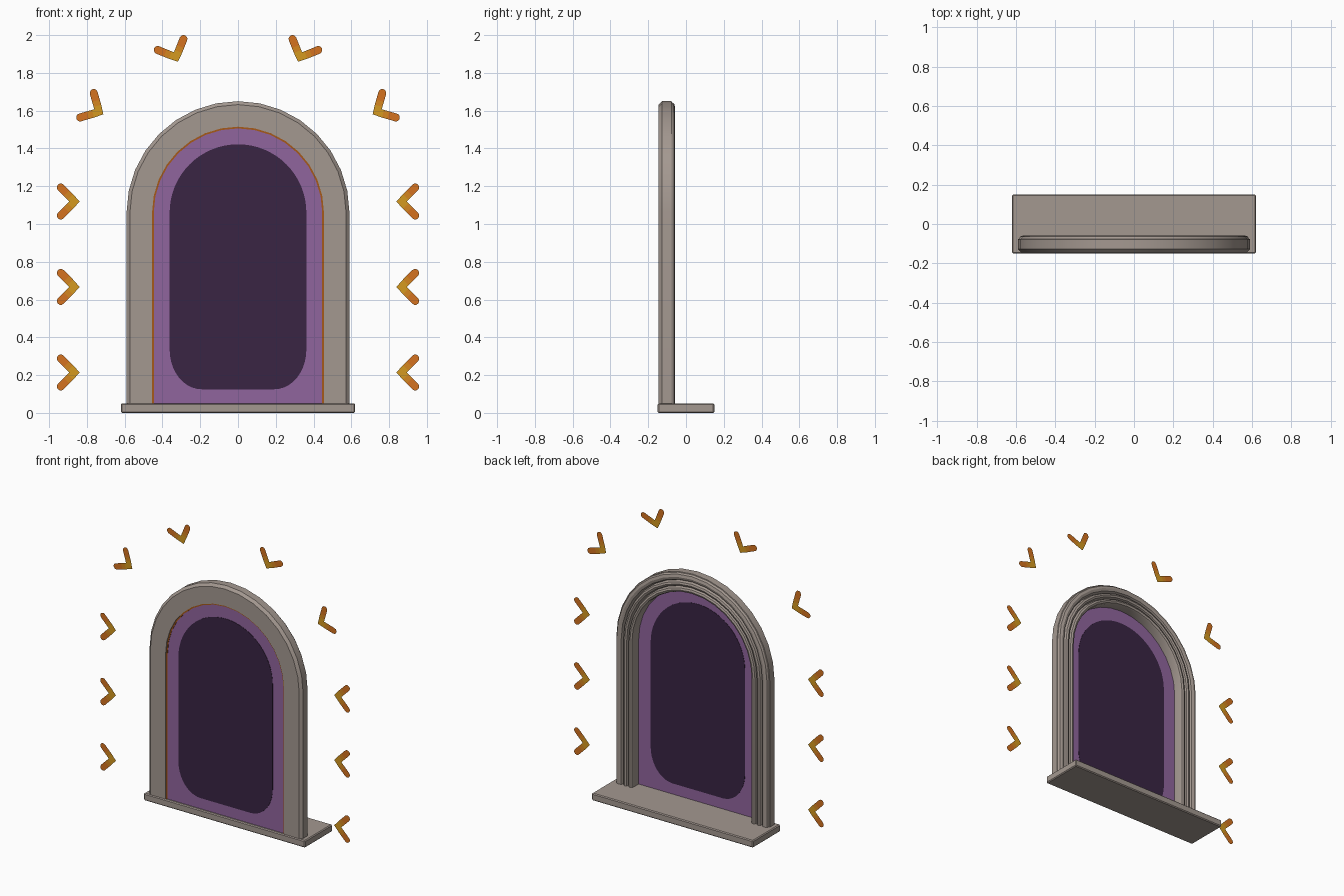
import bpy, bmesh, math
from math import sin, cos, pi

cube = bpy.data.objects.get("Cube")
if cube:
    bpy.data.objects.remove(cube, do_unlink=True)

SPRING, SILL_TOP, SEGS = 1.06, 0.05, 16


def material(name, rgb):
    m = bpy.data.materials.new(name)
    m.use_nodes = True
    m.diffuse_color = (*rgb, 1)
    m.node_tree.nodes["Principled BSDF"].inputs["Base Color"].default_value = (*rgb, 1)
    return m


stone = material("stone", (0.37, 0.315, 0.28))
purple = material("purple", (0.28, 0.13, 0.34))
dark = material("dark purple", (0.041, 0.018, 0.056))
trim = material("burnt orange", (0.38, 0.10, 0.01))
orange = material("orange", (0.66, 0.17, 0.014))
amber = material("amber", (0.66, 0.24, 0.014))
gold = material("gold", (0.66, 0.32, 0.014))


def finish(name, bm, mats, smooth=False, fix=True):
    if fix:
        bmesh.ops.recalc_face_normals(bm, faces=bm.faces)
    me = bpy.data.meshes.new(name)
    bm.to_mesh(me)
    bm.free()
    for m in mats:
        me.materials.append(m)
    ob = bpy.data.objects.new(name, me)
    bpy.context.collection.objects.link(ob)
    if smooth:
        bpy.ops.object.select_all(action='DESELECT')
        ob.select_set(True)
        bpy.context.view_layer.objects.active = ob
        bpy.ops.object.shade_smooth_by_angle(angle=math.radians(28))
    return ob


def arch(u, segs=SEGS):
    """Semicircle points (x, z) of radius u from right to left."""
    return [(u * cos(pi * i / segs), SPRING + u * sin(pi * i / segs)) for i in range(segs + 1)]


def arch_path(u, segs=SEGS):
    return [(u, SILL_TOP)] + arch(u, segs) + [(-u, SILL_TOP)]


def sweep_arch(name, profile, mat, smooth):
    """Carry a closed (radius, y) profile up one leg, round the arch, down the other."""
    bm = bmesh.new()
    rails = [[bm.verts.new((x, y, z)) for x, z in arch_path(u)] for u, y in profile]
    n = len(rails)
    for k in range(n):
        a, b = rails[k], rails[(k + 1) % n]
        for i in range(len(a) - 1):
            bm.faces.new((a[i], a[i + 1], b[i + 1], b[i]))
    for end in (0, -1):
        bm.faces.new([r[end] for r in rails])
    return finish(name, bm, [mat], smooth)


def plate(name, outline, y, thick, mat):
    bm = bmesh.new()
    front = [bm.verts.new((x, y - thick / 2, z)) for x, z in outline]
    back = [bm.verts.new((x, y + thick / 2, z)) for x, z in outline]
    bm.faces.new(front)
    bm.faces.new(back[::-1])
    for i in range(len(front)):
        j = (i + 1) % len(front)
        bm.faces.new((front[i], back[i], back[j], front[j]))
    return finish(name, bm, [mat])


# Sill slab
bm = bmesh.new()
bmesh.ops.create_cube(bm, size=1)
for v in bm.verts:
    v.co = (v.co.x * 1.24, v.co.y * 0.30, (v.co.z + 0.5) * SILL_TOP)
bmesh.ops.bevel(bm, geom=bm.edges[:], offset=0.006, segments=1, affect='EDGES')
finish("sill", bm, [stone])

# Arched frame: flat chamfered front, three rounded reeds on the back
profile = [(0.455, -0.145), (0.572, -0.145), (0.590, -0.128), (0.590, -0.078)]
for outer, inner in ((0.585, 0.535), (0.530, 0.495), (0.490, 0.455)):
    mid, half = (outer + inner) / 2, (outer - inner) / 2
    for k in range(5):
        a = pi * k / 4
        profile.append((mid + half * cos(a), -0.076 + 0.018 * sin(a)))
    if inner > 0.46:
        profile.append((inner - 0.0025, -0.086))
sweep_arch("arched_frame", profile, stone, True)

# Thin trim line around the opening
sweep_arch("opening_trim", [(0.446, -0.138), (0.458, -0.138), (0.458, -0.134), (0.446, -0.134)],
           trim, False)

# Panel filling the opening, with the dark inner field showing on both sides
plate("panel", arch_path(0.459), -0.133, 0.004, purple)
W, BOTTOM, RX, RZ = 0.362, 0.125, 0.17, 0.21
field = arch(W, 32)
corner = [(-W + RX - RX * cos(pi / 2 * i / 10), BOTTOM + RZ - RZ * sin(pi / 2 * i / 10))
          for i in range(11)]
field += corner + [(-x, z) for x, z in reversed(corner)]
plate("panel_dark_field", field, -0.133, 0.008, dark)


# Flat floating chevrons, golden at the tip and orange at the ends
def chevron(name, cx, cz, degrees, side):
    w, length = 0.021, 0.105
    turn = math.radians(degrees)
    bm = bmesh.new()

    def vert(x, z):
        return bm.verts.new((side * (cx + x * cos(turn) - z * sin(turn)), -0.142,
                             cz + x * sin(turn) + z * cos(turn)))

    tip, crook = vert(-w * 1.2, 0), vert(w * 1.414, 0)
    for s in (1, -1):
        def arm(t, off):
            return vert((t - off) * 0.707, s * (t + off) * 0.707)
        last = (tip, crook)
        for t, mi in ((0.034, 2), (0.062, 1), (length, 0)):
            row = (arm(t, w), arm(t, -w))
            bm.faces.new((last[0], last[1], row[1], row[0])).material_index = mi
            last = row
        cap = [arm(length + w * sin(pi * k / 6), w * cos(pi * k / 6)) for k in range(1, 6)]
        bm.faces.new([last[0]] + [last[1]] + cap[::-1]).material_index = 0
    bmesh.ops.recalc_face_normals(bm, faces=bm.faces)
    bm.normal_update()
    for f in bm.faces:
        if f.normal.y > 0:
            f.normal_flip()
    finish(name, bm, [orange, amber, gold], fix=False)


spots = [("low", 0.864, 0.214, 0), ("middle", 0.864, 0.667, 0), ("high", 0.864, 1.119, 0),
         ("shoulder", 0.735, 1.593, 29), ("top", 0.328, 1.882, 67)]
for side, label in ((1, "left"), (-1, "right")):
    for part, x, z, angle in spots:
        chevron(f"chevron_{part}_{label}", x, z, angle, side)
